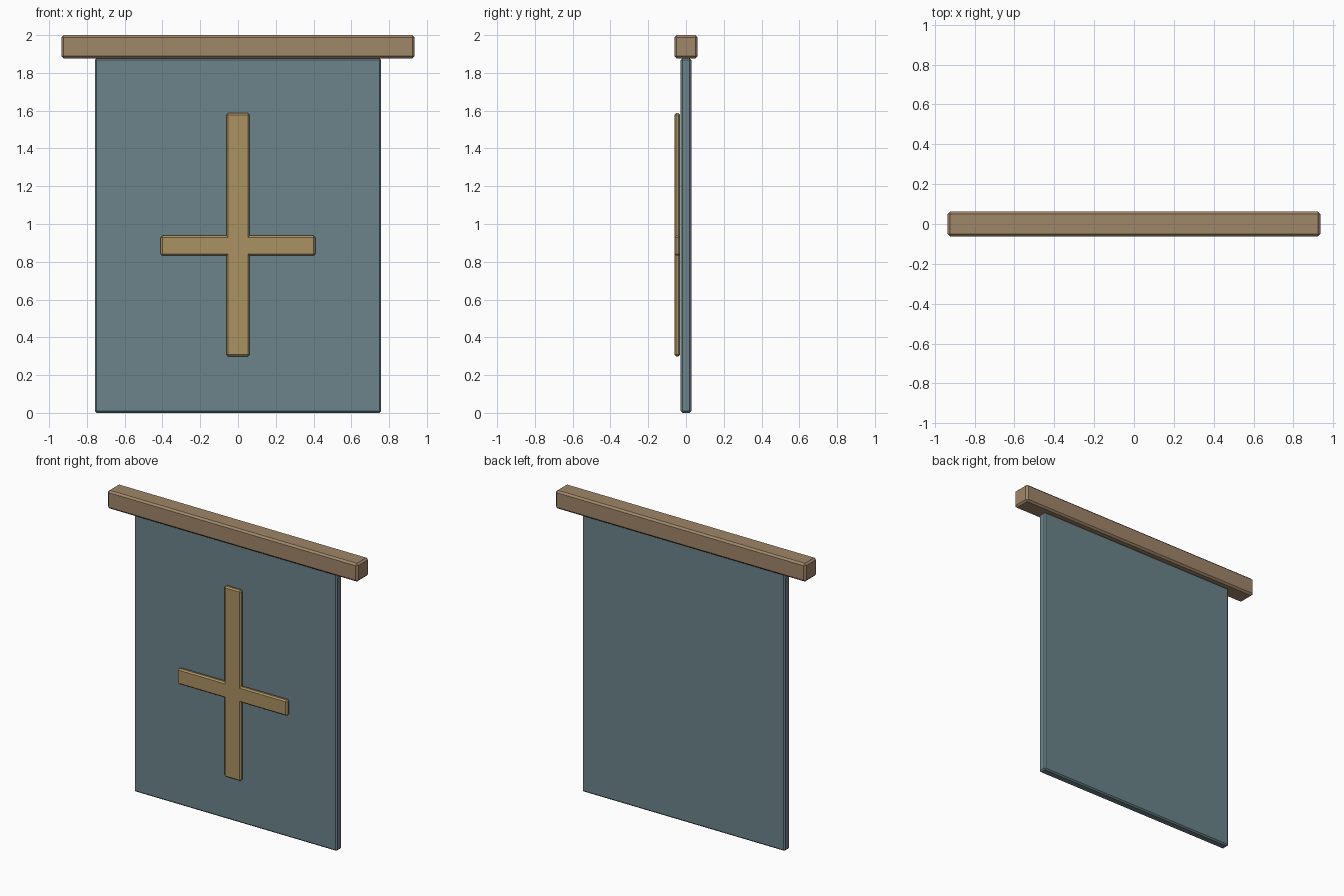
import bpy

if "Cube" in bpy.data.objects:
    bpy.data.objects.remove(bpy.data.objects["Cube"])


def material(name, rgb):
    m = bpy.data.materials.new(name)
    m.diffuse_color = (*rgb, 1)
    m.use_nodes = True
    m.node_tree.nodes["Principled BSDF"].inputs["Base Color"].default_value = m.diffuse_color
    return m


def box(name, lo, hi, bevel, mat):
    """Axis-aligned box from corner lo to corner hi with chamfered edges."""
    bpy.ops.mesh.primitive_cube_add(size=1, location=[(a + b) / 2 for a, b in zip(lo, hi)])
    ob = bpy.context.object
    ob.name = name
    ob.scale = [b - a for a, b in zip(lo, hi)]
    bpy.ops.object.transform_apply(location=False, rotation=False, scale=True)
    mod = ob.modifiers.new("chamfer", 'BEVEL')
    mod.width = bevel
    mod.segments = 1
    ob.data.materials.append(mat)
    return ob


wood = material("wood", (0.35, 0.24, 0.14))
cloth = material("cloth", (0.15, 0.23, 0.26))
gold = material("gold", (0.41, 0.29, 0.12))

# Top rail
box("top_rail", (-0.935, -0.062, 1.877), (0.935, 0.062, 2.0), 0.012, wood)

# Hanging panel
box("banner_panel", (-0.758, -0.028, 0.0), (0.758, 0.028, 1.877), 0.009, cloth)

# Cross emblem on the front
box("emblem_upright", (-0.062, -0.062, 0.299), (0.062, -0.031, 1.587), 0.009, gold)
box("emblem_crossbar", (-0.409, -0.062, 0.832), (0.409, -0.031, 0.938), 0.009, gold)
